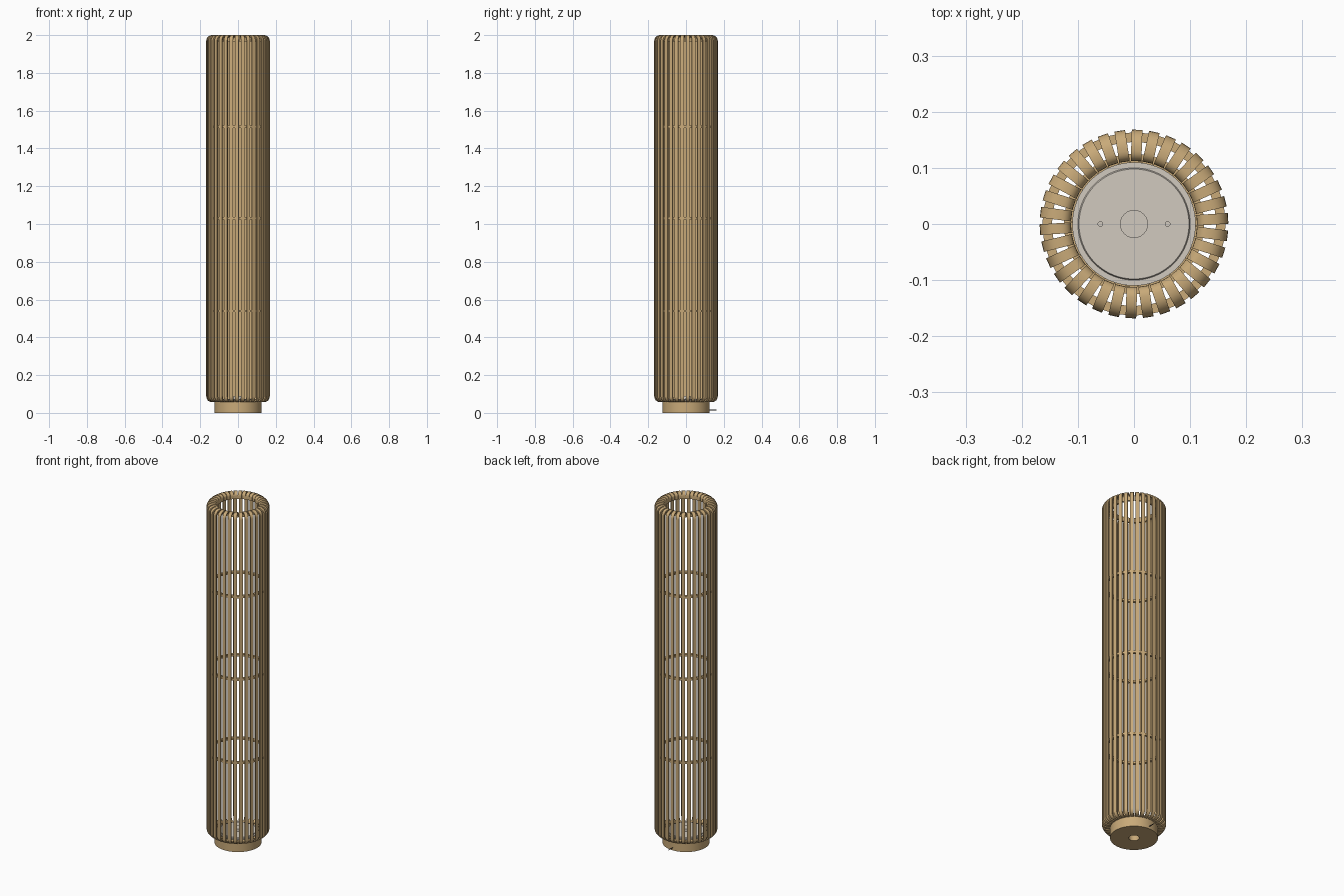
import bpy, bmesh, math
from mathutils import Matrix

if "Cube" in bpy.data.objects:
    bpy.data.objects.remove(bpy.data.objects["Cube"])

def material(name, col):
    m = bpy.data.materials.new(name)
    m.diffuse_color = (*col, 1)
    m.use_nodes = True
    m.node_tree.nodes["Principled BSDF"].inputs["Base Color"].default_value = m.diffuse_color
    return m

WOOD = material("tan_wood", (0.58, 0.40, 0.19))
GREY = material("warm_grey", (0.64, 0.59, 0.52))
DARK = material("dark_cord", (0.05, 0.045, 0.04))

def finish(bm, name, mat, smooth=True):
    bmesh.ops.recalc_face_normals(bm, faces=bm.faces[:])
    me = bpy.data.meshes.new(name)
    bm.to_mesh(me)
    bm.free()
    ob = bpy.data.objects.new(name, me)
    bpy.context.collection.objects.link(ob)
    me.materials.append(mat)
    if smooth:
        bpy.ops.object.select_all(action='DESELECT')
        ob.select_set(True)
        bpy.context.view_layer.objects.active = ob
        bpy.ops.object.shade_smooth_by_angle(angle=math.radians(35))
    return ob

def lathe(name, profile, mat, steps=64):
    """Revolve a closed (r, z) loop about z."""
    bm = bmesh.new()
    rings = []
    for i in range(steps):
        a = 2 * math.pi * i / steps
        rings.append([bm.verts.new((r * math.cos(a), r * math.sin(a), z)) for r, z in profile])
    n = len(profile)
    for i in range(steps):
        p, q = rings[i], rings[(i + 1) % steps]
        for j in range(n):
            k = (j + 1) % n
            bm.faces.new((p[j], q[j], q[k], p[k]))
    return finish(bm, name, mat)

def arc(cr, cz, rad, a0, a1, n=6):
    pts = []
    for i in range(n + 1):
        a = math.radians(a0 + (a1 - a0) * i / n)
        pts.append((cr + rad * math.cos(a), cz + rad * math.sin(a)))
    return pts

# Bent wooden slats: C-shaped strips curling inward at both ends
COUNT, START = 34, math.radians(3.4)
OUT, TOP, BOT, TH, HALF = 0.168, 2.0, 0.057, 0.008, 0.0095
R, HOOK = 0.03, 0.018

def strip(inset):
    """One side of the strip, moved inward by inset."""
    r, h = R - inset, HOOK - inset
    tip = 0.112 + inset
    return ([(0.108, BOT + inset)] + arc(OUT - R, BOT + R, r, -90, 0)
            + arc(OUT - R, TOP - R, r, 0, 90) + arc(0.112 + HOOK, TOP - HOOK, h, 90, 180, 5)
            + [(tip, TOP - 0.035)])

bm = bmesh.new()
for s in range(COUNT):
    rot = Matrix.Rotation(START + 2 * math.pi * s / COUNT, 3, 'Z')
    rows = []
    for (ro, zo), (ri, zi) in zip(strip(0), strip(TH)):
        loop = [(ro, -HALF, zo), (ro, HALF, zo), (ri, HALF, zi), (ri, -HALF, zi)]
        row = []
        for co in loop:
            v = bm.verts.new(co)
            v.co = rot @ v.co
            row.append(v)
        rows.append(row)
    for a, b in zip(rows, rows[1:]):
        for j in range(4):
            k = (j + 1) % 4
            bm.faces.new((a[j], a[k], b[k], b[j]))
    bm.faces.new(rows[0])
    bm.faces.new(rows[-1])
finish(bm, "slats", WOOD)

# Hoops holding the slats
for i, z in enumerate((0.54, 1.03, 1.515)):
    lathe(f"hoop_{i + 1}", [(0.146, z - 0.006), (0.163, z - 0.006),
                            (0.163, z + 0.006), (0.146, z + 0.006)], WOOD, 68)

# Round wooden base with a cable hole underneath
lathe("base", [(0.028, 0.0), (0.125, 0.0), (0.125, 0.062), (0.028, 0.062)], WOOD)

# Grey plate with a low rim on top of the base
lathe("plate", [(0.024, 0.061), (0.110, 0.061), (0.110, 0.070), (0.100, 0.070),
                (0.098, 0.074), (0.024, 0.074)], GREY)

def cylinder(name, r, depth, matrix, mat, seg=24):
    b = bmesh.new()
    bmesh.ops.create_cone(b, cap_ends=True, segments=seg, radius1=r, radius2=r,
                          depth=depth, matrix=matrix)
    return finish(b, name, mat)

# Socket in the middle and two screws
cylinder("socket", 0.025, 0.04, Matrix.Translation((0, 0, 0.07)), GREY)
for side in (-1, 1):
    cylinder(f"screw_{'left' if side < 0 else 'right'}", 0.005, 0.006,
             Matrix.Translation((side * 0.06, 0, 0.074)), GREY, 12)

# Cord stub at the back of the base
cylinder("cord", 0.002, 0.05,
         Matrix.Translation((0, 0.137, 0.015)) @ Matrix.Rotation(math.pi / 2, 4, 'X'), DARK, 12)
